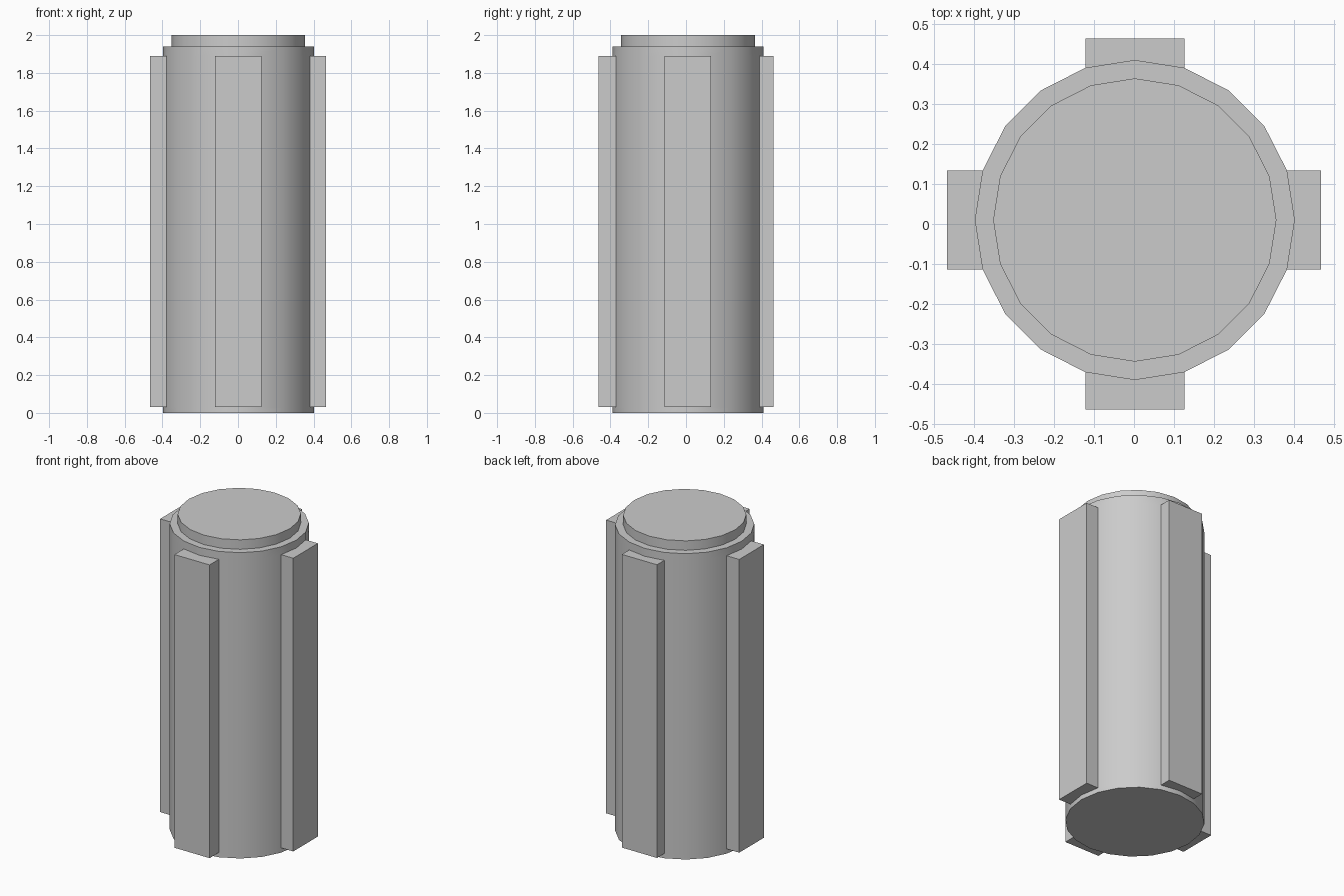
import bpy, bmesh
from math import sin, cos, tau, radians

if "Cube" in bpy.data.objects:
    bpy.data.objects.remove(bpy.data.objects["Cube"])

SIDES = 20
CX, CY = 0.002, 0.01
# radius, height of each ring from the base up to the stepped cap
RINGS = [(0.4, 0.0), (0.4, 0.03), (0.4, 1.89), (0.4, 1.94), (0.354, 1.94), (0.354, 2.0)]

bm = bmesh.new()

# turned body with stepped cap
rings = [[bm.verts.new((CX + r * cos(tau * i / SIDES), CY + r * sin(tau * i / SIDES), z))
          for i in range(SIDES)] for r, z in RINGS]
bands = []
for low, high in zip(rings, rings[1:]):
    bands.append([bm.faces.new((low[i], low[(i + 1) % SIDES], high[(i + 1) % SIDES], high[i]))
                  for i in range(SIDES)])
bm.faces.new(rings[0][::-1])
bm.faces.new(rings[-1])

# four ribs, each raised from two neighbouring wall faces and flattened outside
wall = list(bands[1])
for k, (axis, dist) in enumerate([(0, 0.467), (1, 0.464), (0, -0.467), (1, -0.464)]):
    c = k * SIDES // 4
    faces = [wall[c - 1], wall[c]]
    new = bmesh.ops.extrude_face_region(bm, geom=faces)["geom"]
    for v in new:
        if isinstance(v, bmesh.types.BMVert):
            v.co[axis] = dist
    old = [f for f in faces if f.is_valid]
    if old:
        bmesh.ops.delete(bm, geom=old, context='FACES')

bmesh.ops.recalc_face_normals(bm, faces=bm.faces)
mesh = bpy.data.meshes.new("ribbed_cylinder")
bm.to_mesh(mesh)
bm.free()

body = bpy.data.objects.new("ribbed_cylinder", mesh)
bpy.context.collection.objects.link(body)
bpy.context.view_layer.objects.active = body
body.select_set(True)
bpy.ops.object.shade_smooth_by_angle(angle=radians(30))
